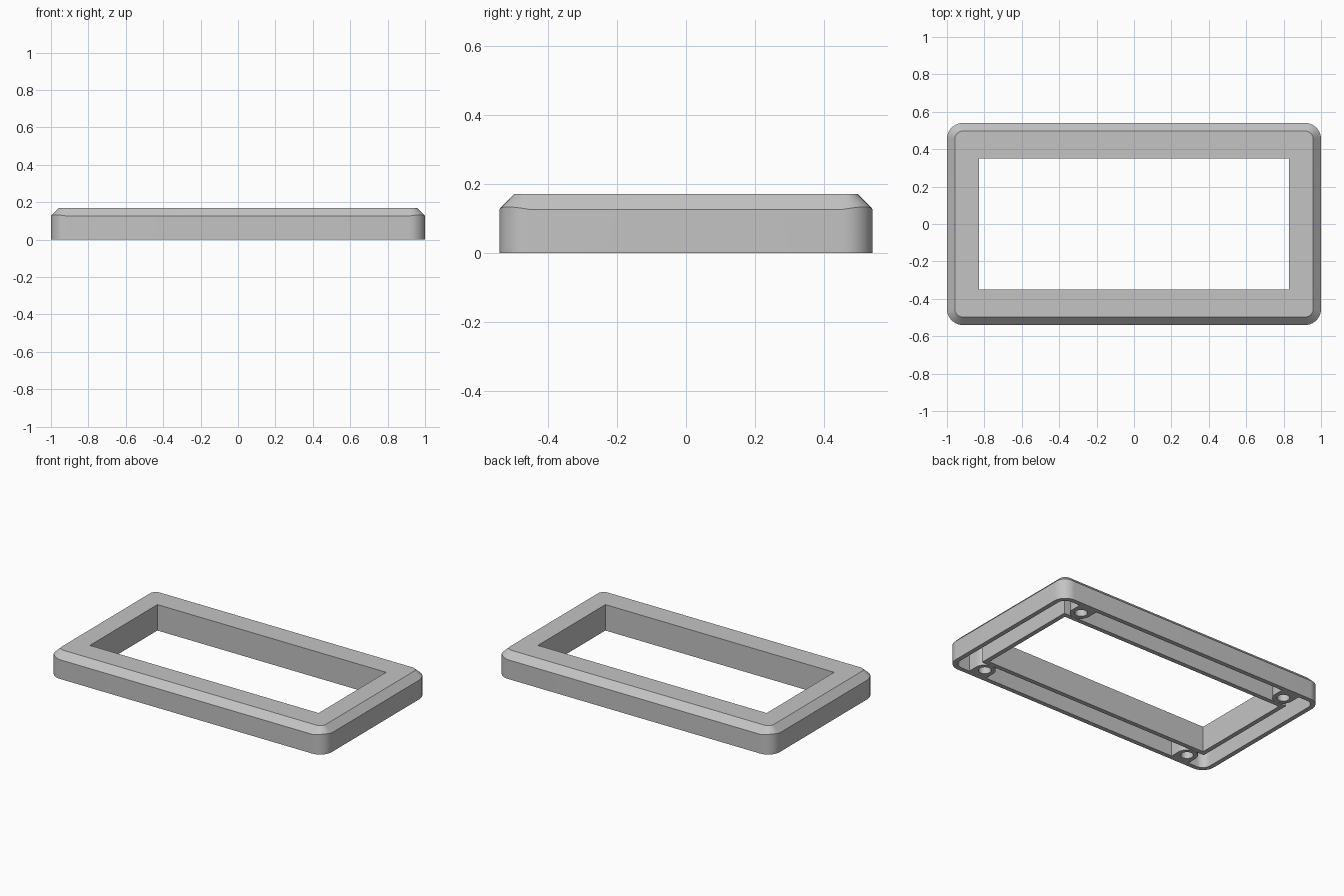
import bpy, bmesh, math

cube = bpy.data.objects.get("Cube")
if cube:
    bpy.data.objects.remove(cube, do_unlink=True)

grey = bpy.data.materials.new("grey_plastic")
grey.use_nodes = True
colour = (0.55, 0.55, 0.55, 1)
grey.diffuse_color = colour
grey.node_tree.nodes["Principled BSDF"].inputs["Base Color"].default_value = colour

STEPS = 10            # segments per rounded corner
HALF_X, HALF_Y = 1.0, 0.54
FLOOR = 0.135         # underside of the top plate
WALL = 0.03


def rounded_rect(hx, hy, radius, z, lift=0):
    """Loop of points; lift raises the middle of each corner."""
    points = []
    for quarter, (sx, sy) in enumerate([(1, 1), (-1, 1), (-1, -1), (1, -1)]):
        for i in range(STEPS + 1):
            t = i / STEPS
            a = (quarter + t) * math.pi / 2
            points.append((sx * (hx - radius) + radius * math.cos(a),
                           sy * (hy - radius) + radius * math.sin(a),
                           z + lift * math.sin(math.pi * t)))
    return points


def loft(name, loops, closed=False, cap_ends=False):
    """Skin a series of equal loops into one smooth-shaded object."""
    bm = bmesh.new()
    rings = [[bm.verts.new(p) for p in loop] for loop in loops]
    pairs = list(zip(rings, rings[1:]))
    if closed:
        pairs.append((rings[-1], rings[0]))
    for a, b in pairs:
        for i in range(len(a)):
            j = (i + 1) % len(a)
            bm.faces.new((a[i], a[j], b[j], b[i]))
    if cap_ends:
        bm.faces.new(rings[0])
        bm.faces.new(rings[-1])
    bmesh.ops.remove_doubles(bm, verts=bm.verts, dist=0.0001)
    bmesh.ops.recalc_face_normals(bm, faces=bm.faces)
    mesh = bpy.data.meshes.new(name)
    bm.to_mesh(mesh)
    bm.free()
    mesh.materials.append(grey)
    obj = bpy.data.objects.new(name, mesh)
    bpy.context.collection.objects.link(obj)
    bpy.ops.object.select_all(action="DESELECT")
    obj.select_set(True)
    bpy.context.view_layer.objects.active = obj
    bpy.ops.object.shade_smooth_by_angle(angle=math.radians(25))
    return obj


# Bezel: chamfered outer shell, rectangular window, hollow channel underneath
win_x, win_y = 0.83, 0.35
lip_x, lip_y = win_x + WALL, win_y + WALL
cav_x, cav_y = HALF_X - WALL, HALF_Y - WALL
loft("bezel_frame", [
    rounded_rect(win_x, win_y, 0, 0),
    rounded_rect(win_x, win_y, 0, 0.17),
    rounded_rect(HALF_X - 0.043, HALF_Y - 0.043, 0.04, 0.17),
    rounded_rect(HALF_X, HALF_Y, 0.085, 0.126, lift=0.007),
    rounded_rect(HALF_X, HALF_Y, 0.085, 0),
    rounded_rect(cav_x, cav_y, 0.055, 0),
    rounded_rect(cav_x, cav_y, 0.055, FLOOR),
    rounded_rect(lip_x, lip_y, 0, FLOOR),
    rounded_rect(lip_x, lip_y, 0, 0),
], closed=True)

# Screw bosses: round towards the window, square against the outer wall
BOSS_X, BOSS_Y, BOSS_R, HOLE_R = 0.785, 0.445, 0.065, 0.038


def boss_loop(sx, sy, radius, z, squared):
    points = []
    for i in range(32):
        a = i * math.tau / 32
        c, s = math.cos(a), math.sin(a)
        r = radius
        if squared and s > -0.001:
            r /= max(abs(c), abs(s))
        points.append((sx * BOSS_X + r * c, sy * (BOSS_Y + r * s), z))
    return points


for sx, side in ((1, "left"), (-1, "right")):
    for sy, end in ((1, "back"), (-1, "front")):
        loft(f"screw_boss_{end}_{side}", [
            boss_loop(sx, sy, BOSS_R, FLOOR, True),
            boss_loop(sx, sy, BOSS_R, 0, True),
            boss_loop(sx, sy, HOLE_R, 0, False),
            boss_loop(sx, sy, HOLE_R, 0.11, False),
        ], cap_ends=True)
